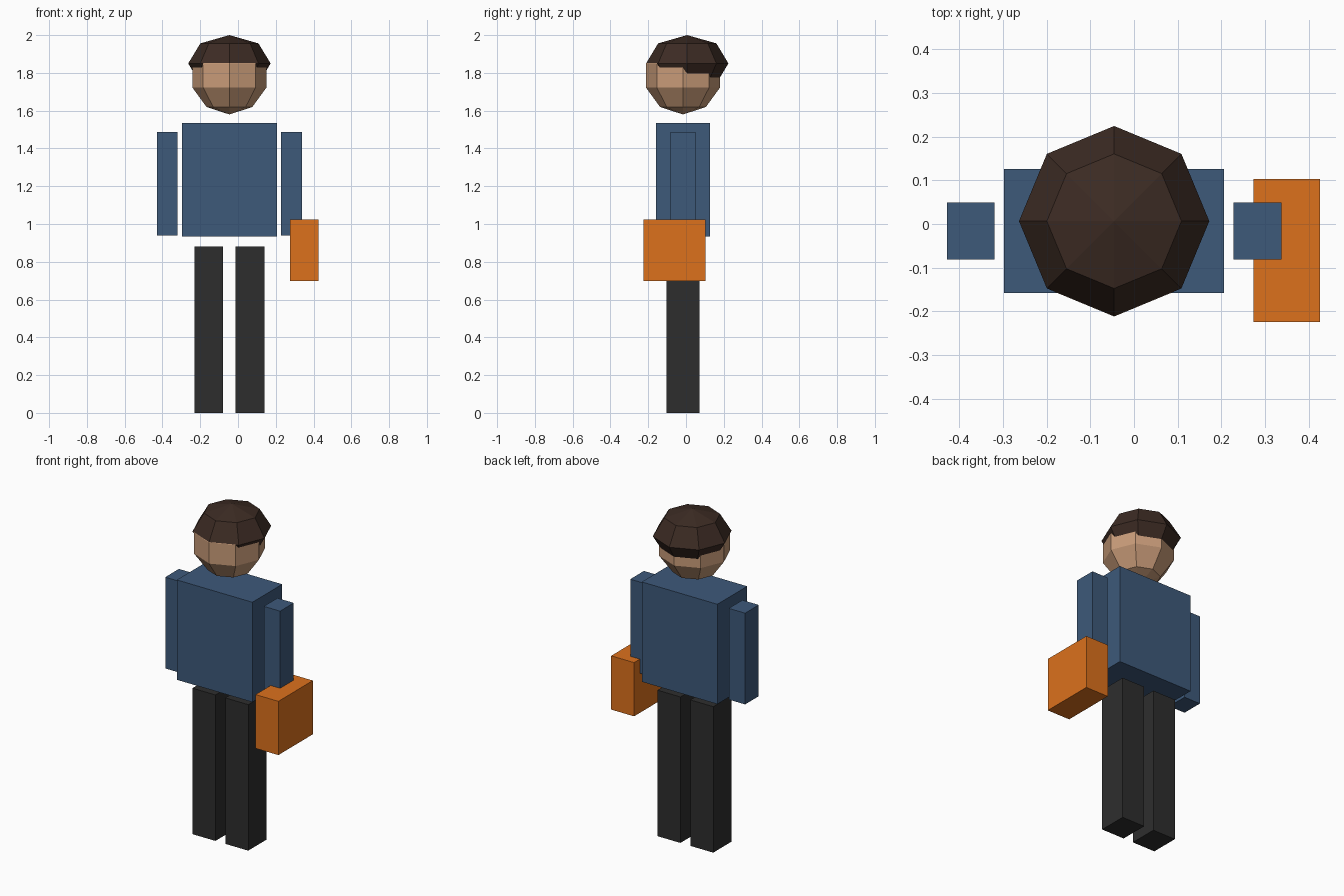
import bpy

if "Cube" in bpy.data.objects:
    bpy.data.objects.remove(bpy.data.objects["Cube"])


def material(name, rgb):
    m = bpy.data.materials.new(name)
    m.diffuse_color = (*rgb, 1)
    m.use_nodes = True
    m.node_tree.nodes["Principled BSDF"].inputs["Base Color"].default_value = m.diffuse_color
    return m


SHIRT = material("shirt_blue", (0.047, 0.100, 0.195))
TROUSER = material("trouser_black", (0.027, 0.027, 0.027))
ORANGE = material("bag_orange", (0.716, 0.165, 0.012))
SKIN = material("skin", (0.58, 0.33, 0.19))
HAIR = material("hair_brown", (0.045, 0.024, 0.017))


def finish(name, mat):
    ob = bpy.context.object
    ob.name = name
    ob.data.materials.append(mat)
    bpy.ops.object.transform_apply(location=False, rotation=False, scale=True)


def box(name, mat, x, y, z):
    """Box given as (min, max) per axis."""
    spans = (x, y, z)
    bpy.ops.mesh.primitive_cube_add(size=1, location=[(a + b) / 2 for a, b in spans])
    bpy.context.object.scale = [b - a for a, b in spans]
    finish(name, mat)


def ball(name, mat, rings, loc, scale):
    """Eight-sided faceted ball."""
    bpy.ops.mesh.primitive_uv_sphere_add(segments=8, ring_count=rings, radius=1, location=loc)
    bpy.context.object.scale = scale
    finish(name, mat)


CX = -0.0455  # body centre line, shifted by the bag on one side

# Torso
box("torso", SHIRT, (CX - 0.252, CX + 0.252), (-0.158, 0.126), (0.934, 1.536))

# Arms and legs, one per side
for side, s in (("left", -1), ("right", 1)):
    box(side + "_arm", SHIRT, sorted((CX + s * 0.274, CX + s * 0.383)), (-0.081, 0.049), (0.938, 1.488))
    box(side + "_leg", TROUSER, sorted((CX + s * 0.033, CX + s * 0.186)), (-0.103, 0.071), (0, 0.88))

# Bag beside the hand
box("bag", ORANGE, (0.274, 0.4265), (-0.2245, 0.1035), (0.699, 1.023))

# Head, with the hair as a flattened ball that emerges from it
ball("head", SKIN, 5, (CX, -0.016, 1.786), (0.206, 0.206, 0.206))
ball("hair", HAIR, 4, (CX, 0.0065, 1.85), (0.218, 0.218, 0.15))
